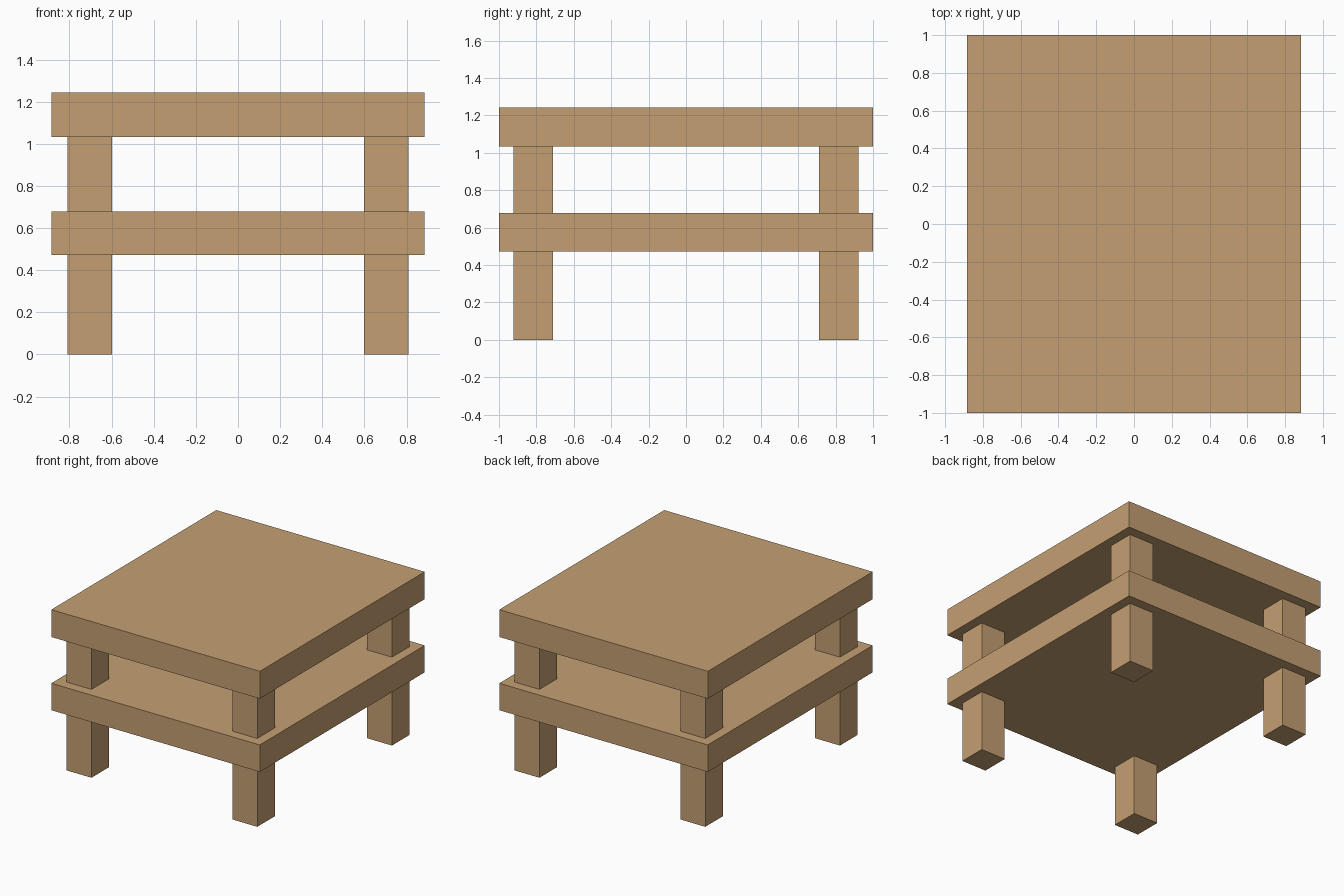
import bpy

if "Cube" in bpy.data.objects:
    bpy.data.objects.remove(bpy.data.objects["Cube"])

wood = bpy.data.materials.new("light wood")
wood.diffuse_color = (0.558, 0.347, 0.170, 1.0)
wood.use_nodes = True
wood.node_tree.nodes["Principled BSDF"].inputs["Base Color"].default_value = wood.diffuse_color


def box(name, x, y, z):
    """Box spanning the (min, max) ranges on each axis."""
    bpy.ops.mesh.primitive_cube_add(
        size=1, location=[(a + b) / 2 for a, b in (x, y, z)])
    ob = bpy.context.object
    ob.name = name
    ob.scale = [b - a for a, b in (x, y, z)]
    bpy.ops.object.transform_apply(location=False, rotation=False, scale=True)
    ob.data.materials.append(wood)
    return ob


# Two equal slabs: table top and lower shelf
for name, z in (("table_top", (1.033, 1.243)), ("lower_shelf", (0.471, 0.678))):
    box(name, (-0.885, 0.885), (-1.0, 1.0), z)

# Four square corner legs running up through the shelf
for side, sx in (("left", -1), ("right", 1)):
    for end, sy in (("front", -1), ("back", 1)):
        box(f"{end}_{side}_leg",
            sorted((sx * 0.598, sx * 0.81)),
            sorted((sy * 0.71, sy * 0.923)),
            (0.0, 1.033))
